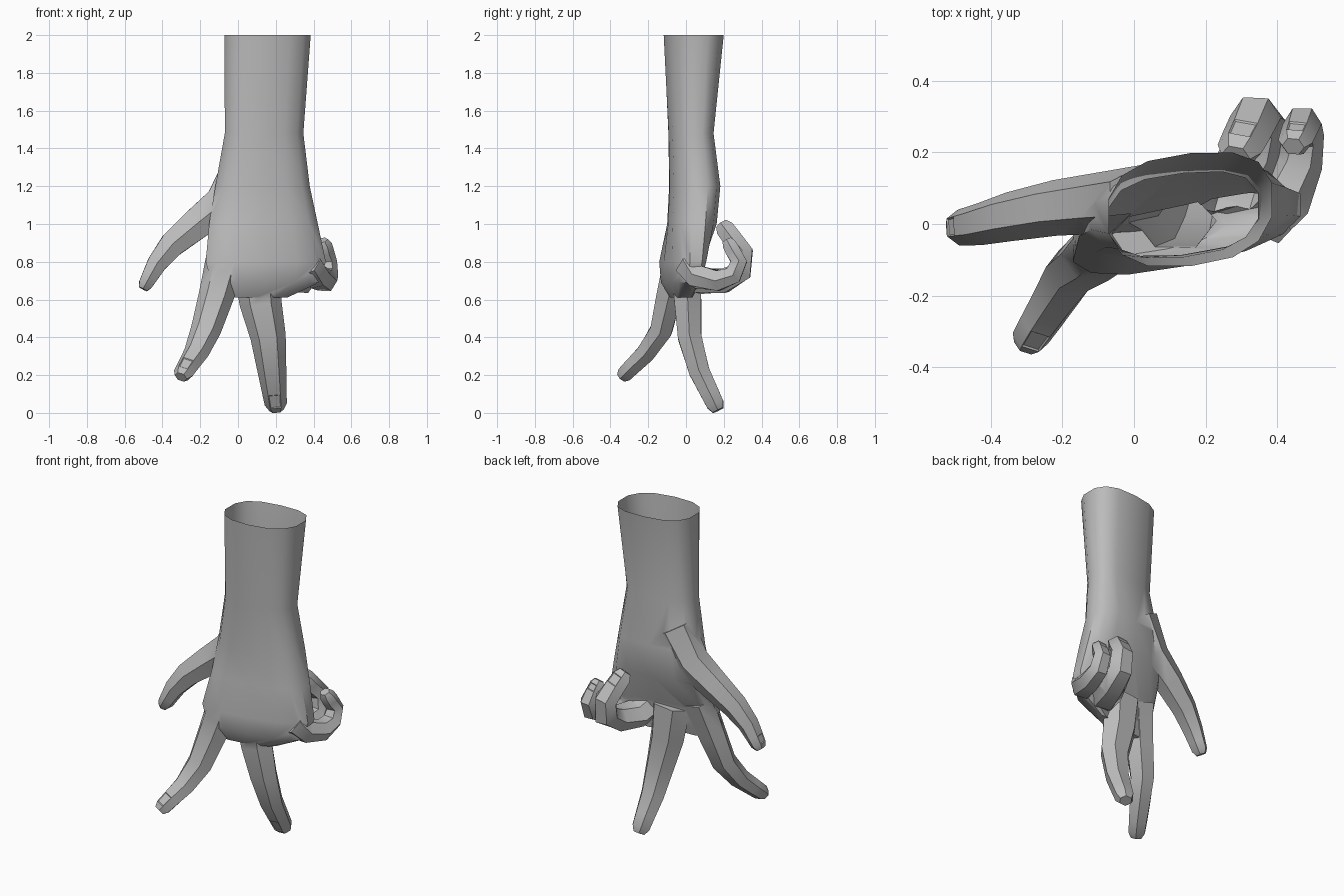
import bpy, bmesh
from math import sin, cos, pi, copysign
from mathutils import Vector

cube = bpy.data.objects.get("Cube")
if cube:
    bpy.data.objects.remove(cube)

skin = bpy.data.materials.new("plain grey")
skin.use_nodes = True
grey = (0.5, 0.5, 0.5, 1)
skin.diffuse_color = grey
skin.node_tree.nodes["Principled BSDF"].inputs["Base Color"].default_value = grey


def loft(name, rings, has_nail=False):
    """Bridge equal rings of points into a closed solid; optionally sink a nail."""
    bm = bmesh.new()
    loops = [[bm.verts.new(point) for point in ring] for ring in rings]
    count = len(loops[0])
    bands = []
    for lower, upper in zip(loops, loops[1:]):
        band = []
        for i in range(count):
            j = (i + 1) % count
            band.append(bm.faces.new((lower[i], lower[j], upper[j], upper[i])))
        bands.append(band)
    bm.faces.new(loops[0])
    bm.faces.new(loops[-1])
    bmesh.ops.recalc_face_normals(bm, faces=bm.faces)
    if has_nail:
        # The first face of each band lies on the back of the finger
        nail = bands[-2][0]
        bmesh.ops.inset_individual(bm, faces=[nail], thickness=0.006, depth=-0.004)
    mesh = bpy.data.meshes.new(name)
    bm.to_mesh(mesh)
    bm.free()
    mesh.materials.append(skin)
    obj = bpy.data.objects.new(name, mesh)
    bpy.context.collection.objects.link(obj)
    return obj


def arm_ring(height, center_x, center_y, half_width, half_depth, sides=14):
    """Rounded flat section; the palm part swings backward and is hollowed behind."""
    in_palm = height < 0.9
    swing = 0.2 if in_palm else 0.1
    hollow = 0.04 if in_palm else 0.01
    ring = []
    for i in range(sides):
        angle = 2 * pi * (i + 0.5) / sides
        c, s = cos(angle), sin(angle)
        x = half_width * copysign(abs(c) ** 0.8, c) * 1.02
        y = half_depth * copysign(abs(s) ** 0.8, s)
        y += swing * x - hollow * max(0, s) ** 3
        ring.append((center_x + x, center_y + y, height))
    return ring


def digit(name, side, start_size, end_size, path, sides=6):
    """Tapering six-sided tube along a path, with a nail and a blunt tip."""
    points = [Vector(point) for point in path]
    start_size, end_size = Vector(start_size), Vector(end_size)
    last = len(points) - 1
    sizes = [start_size.lerp(end_size, i / last) for i in range(last + 1)]
    # Nail ring just before the end, and a smaller ring as the blunt tip
    direction = (points[-1] - points[-2]).normalized()
    points.insert(last, points[-2].lerp(points[-1], 0.6))
    sizes.insert(last, sizes[-2].lerp(sizes[-1], 0.6))
    points.append(points[-1] + direction * end_size.y * 0.7)
    sizes.append(end_size * 0.65)
    rings = []
    for i, (point, size) in enumerate(zip(points, sizes)):
        before, after = points[max(i - 1, 0)], points[min(i + 1, len(points) - 1)]
        along = (after - before).normalized()
        across = Vector(side)
        across = (across - along * across.dot(along)).normalized()
        back = along.cross(across)
        ring = []
        for k in range(sides):
            angle = pi / 3 + 2 * pi * k / sides
            offset = across * size.x * cos(angle) + back * size.y * sin(angle)
            ring.append(point + offset * 1.07)
        rings.append(ring)
    return loft(name, rings, has_nail=True)


# Forearm and palm, from the open end down to the knuckles
hand = loft("hand", [
    arm_ring(2, .157, .045, .228, .163),
    arm_ring(1.48, .138, .03, .208, .122),
    arm_ring(1.2, .13, .05, .25, .137),
    arm_ring(1, .135, .035, .288, .13),
    arm_ring(.8, .147, -.01, .318, .107),
    arm_ring(.69, .145, -.02, .285, .09),
    arm_ring(.61, .09, -.02, .17, .05),
])

# Two striding fingers, two curled ones and the thumb
sideways = Vector((1, 0, 0))
forward = Vector((0, -1, 0))
index_finger = digit("index_finger", sideways, (.1, .08), (.05, .045), [
    (-.06, -.04, .83), (-.115, -.09, .62), (-.17, -.13, .44),
    (-.22, -.21, .32), (-.29, -.32, .21)])
middle_finger = digit("middle_finger", sideways, (.12, .085), (.055, .05), [
    (.1, 0, .78), (.12, .01, .58), (.16, .02, .4),
    (.18, .07, .22), (.2, .155, .045)])
ring_finger = digit("ring_finger", sideways, (.095, .08), (.06, .053), [
    (.25, -.02, .76), (.28, .08, .7), (.33, .2, .7),
    (.345, .29, .75), (.34, .3, .85), (.295, .21, .97)])
little_finger = digit("little_finger", sideways, (.075, .07), (.045, .04), [
    (.37, .01, .78), (.42, .06, .72), (.46, .17, .7),
    (.47, .25, .73), (.47, .28, .8), (.45, .23, .89)])
thumb = digit("thumb", forward, (.09, .12), (.047, .04), [
    (.03, .07, 1.3), (-.08, .06, 1.11), (-.22, .045, 1),
    (-.35, .02, .89), (-.43, 0, .79), (-.49, -.01, .68)])
digits = [index_finger, middle_finger, ring_finger, little_finger, thumb]

# Fuse the digits into one skin
for part in digits:
    join = hand.modifiers.new("join_" + part.name, "BOOLEAN")
    join.operation = "UNION"
    join.solver = "EXACT"
    join.object = part
bpy.context.view_layer.update()
depsgraph = bpy.context.evaluated_depsgraph_get()
fused = bpy.data.meshes.new_from_object(hand.evaluated_get(depsgraph))
hand.modifiers.clear()
hand.data = fused
for part in digits:
    bpy.data.objects.remove(part)

# Open the end of the forearm
bm = bmesh.new()
bm.from_mesh(fused)
end_cap = [face for face in bm.faces if face.calc_center_median().z > 1.99]
bmesh.ops.delete(bm, geom=end_cap, context="FACES")
bm.to_mesh(fused)
bm.free()

# Smooth shading with crisp creases
bpy.ops.object.select_all(action="DESELECT")
hand.select_set(True)
bpy.context.view_layer.objects.active = hand
bpy.ops.object.shade_smooth_by_angle(angle=0.7)
